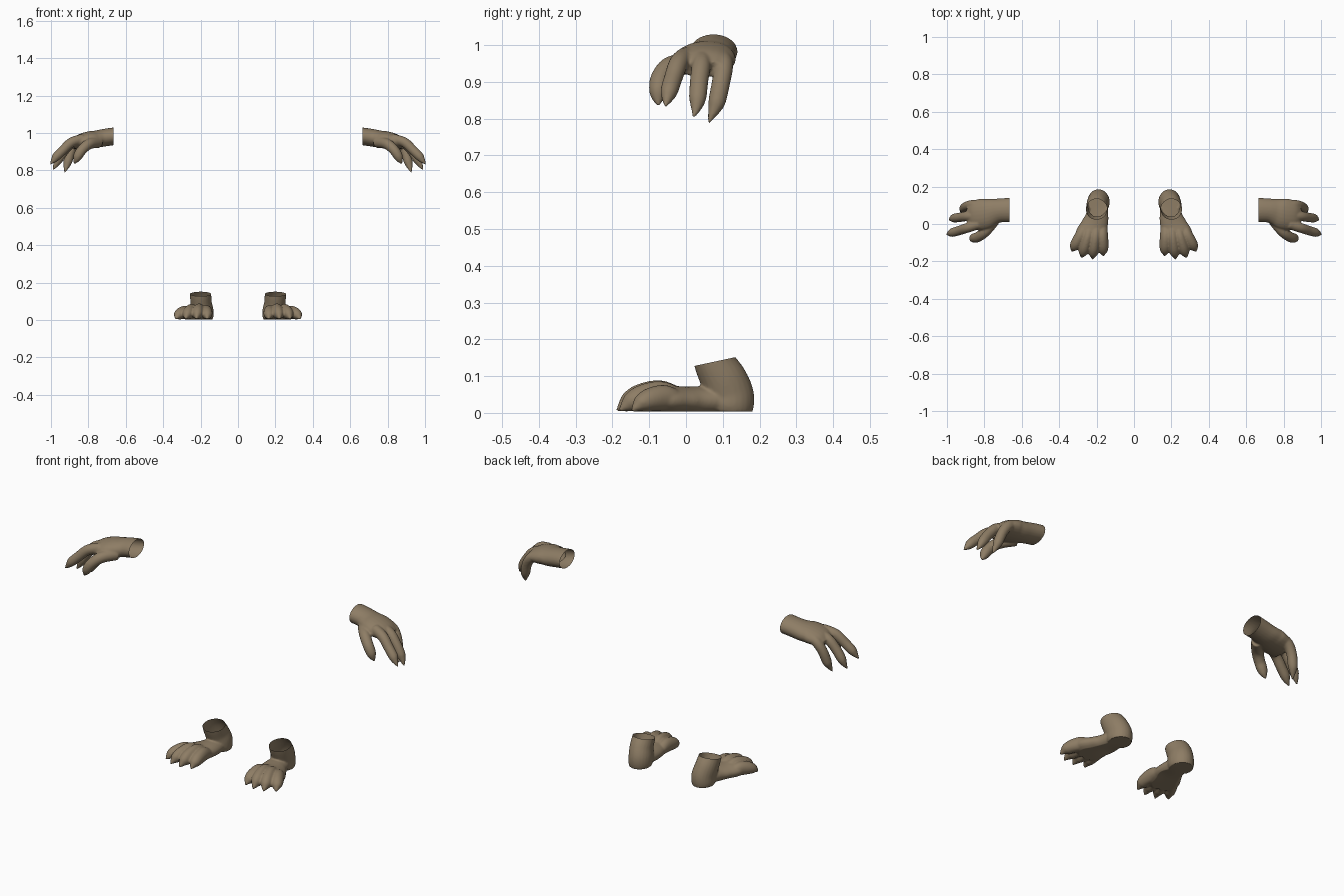
import bpy, bmesh, math
from mathutils import Vector

if "Cube" in bpy.data.objects:
    bpy.data.objects.remove(bpy.data.objects["Cube"])

skin = bpy.data.materials.new("skin")
skin.diffuse_color = (0.27, 0.205, 0.13, 1)
skin.use_nodes = True
skin.node_tree.nodes["Principled BSDF"].inputs["Base Color"].default_value = skin.diffuse_color


def spline(pts, steps=5):
    """Catmull-Rom interpolation of (x, y, z, width, height) rows."""
    p = [Vector(q) for q in pts]
    p = [2 * p[0] - p[1]] + p + [2 * p[-1] - p[-2]]
    out = []
    for i in range(1, len(p) - 2):
        a, b, c, d = p[i - 1:i + 3]
        for k in range(steps):
            t = k / steps
            out.append(0.5 * (2 * b + (c - a) * t + (2 * a - 5 * b + 4 * c - d) * t * t
                              + (3 * b - a - 3 * c + d) * t ** 3))
    return out + [p[-2]]


def tube(bm, pts, ref, sides=24):
    """Closed elliptical tube along a path; width lies along ref."""
    rows = spline(pts)
    rings = []
    for i, r in enumerate(rows):
        lo, hi = rows[max(i - 1, 0)], rows[min(i + 1, len(rows) - 1)]
        t = (Vector(hi[:3]) - Vector(lo[:3])).normalized()
        s = (ref - t * ref.dot(t)).normalized()
        n = t.cross(s)
        w, h = max(r[3], 0.002), max(r[4], 0.002)
        ring = []
        for k in range(sides):
            a = 2 * math.pi * k / sides
            ring.append(bm.verts.new(Vector(r[:3]) + s * (w * math.cos(a)) + n * (h * math.sin(a))))
        rings.append(ring)
    for a, b in zip(rings, rings[1:]):
        for k in range(sides):
            j = (k + 1) % sides
            bm.faces.new((a[k], a[j], b[j], b[k]))
    bm.faces.new(rings[0][::-1])
    bm.faces.new(rings[-1])


def fuse(name, tubes, ref, cut_co, cut_no, floor=None):
    """Blend the tubes into one skin, open the cut end and mirror it."""
    bm = bmesh.new()
    for t in tubes:
        tube(bm, t, Vector(ref))
    bmesh.ops.recalc_face_normals(bm, faces=bm.faces[:])
    me = bpy.data.meshes.new(name)
    bm.to_mesh(me)
    bm.free()
    ob = bpy.data.objects.new(name, me)
    bpy.context.collection.objects.link(ob)
    rm = ob.modifiers.new("blend", 'REMESH')
    rm.mode = 'VOXEL'
    rm.voxel_size = 0.0045
    sm = ob.modifiers.new("soften", 'SMOOTH')
    sm.factor, sm.iterations = 0.5, 5
    dg = bpy.context.evaluated_depsgraph_get()
    baked = bpy.data.meshes.new_from_object(ob.evaluated_get(dg))
    ob.modifiers.clear()
    bm = bmesh.new()
    bm.from_mesh(baked)
    bmesh.ops.bisect_plane(bm, geom=bm.verts[:] + bm.edges[:] + bm.faces[:],
                           plane_co=cut_co, plane_no=cut_no, clear_outer=True)
    if floor is not None:
        for v in bm.verts:
            v.co.z = max(v.co.z, floor(v.co))
    for f in bm.faces:
        f.smooth = True
    bm.to_mesh(baked)
    bm.free()
    ob.data = baked
    baked.name = name
    baked.materials.clear()
    baked.materials.append(skin)
    ob.modifiers.new("mirror", 'MIRROR').use_mirror_merge = False
    return ob


# Hands: wrist and palm, thumb, three clawed fingers
palm = [(0.62, 0.075, 0.982, 0.064, 0.047), (0.665, 0.075, 0.982, 0.065, 0.047),
        (0.72, 0.072, 0.974, 0.064, 0.047), (0.76, 0.064, 0.967, 0.073, 0.046),
        (0.80, 0.053, 0.963, 0.084, 0.045), (0.85, 0.047, 0.952, 0.080, 0.038),
        (0.885, 0.045, 0.935, 0.066, 0.025)]


def digit(path, r):
    radii = [r * 1.1, r * 1.05, r, r * 0.95, r * 0.7, 0.003]
    return [(*p, w, w) for p, w in zip(path, radii)]


thumb = digit([(0.745, 0.02, 0.95), (0.795, -0.04, 0.942), (0.832, -0.068, 0.912),
               (0.853, -0.075, 0.882), (0.864, -0.076, 0.859), (0.876, -0.075, 0.835)], 0.027)
index = digit([(0.83, 0.0, 0.968), (0.89, -0.02, 0.95), (0.935, -0.035, 0.909),
               (0.968, -0.045, 0.877), (0.983, -0.050, 0.858), (1.004, -0.056, 0.833)], 0.025)
middle = digit([(0.83, 0.045, 0.968), (0.89, 0.042, 0.945), (0.928, 0.036, 0.905),
                (0.958, 0.032, 0.860), (0.971, 0.029, 0.836), (0.989, 0.021, 0.803)], 0.025)
little = digit([(0.81, 0.095, 0.970), (0.862, 0.102, 0.945), (0.892, 0.096, 0.903),
                (0.909, 0.085, 0.850), (0.916, 0.077, 0.825), (0.927, 0.061, 0.788)], 0.025)
fuse("hands", [palm, thumb, index, middle, little], (0, 1, 0), (0.665, 0, 0), (-1, 0, 0))

# Feet: ankle and heel, instep, four clawed toes
ankle = [(0.20, 0.065, 0.20, 0.057, 0.056), (0.20, 0.077, 0.14, 0.057, 0.056),
         (0.197, 0.102, 0.09, 0.057, 0.064), (0.19, 0.116, 0.05, 0.059, 0.068),
         (0.19, 0.117, 0.02, 0.059, 0.067), (0.19, 0.114, 0.0, 0.052, 0.060)]
instep = [(0.19, 0.13, 0.035, 0.045, 0.035), (0.198, 0.04, 0.032, 0.062, 0.040),
          (0.212, -0.01, 0.033, 0.073, 0.039), (0.228, -0.06, 0.034, 0.085, 0.041),
          (0.236, -0.10, 0.032, 0.075, 0.030)]


def toe(x0, x1, tip, h=1.0):
    rows = [(0.0, 0.036, 0.030, 0.030), (0.30, 0.046, 0.031, 0.040), (0.60, 0.041, 0.031, 0.037),
            (0.80, 0.030, 0.027, 0.029), (0.91, 0.019, 0.016, 0.017), (1.02, 0.006, 0.003, 0.003)]
    return [(x0 + (x1 - x0) * t, -0.02 + (tip + 0.02) * t, z * h, w, r * h) for t, z, w, r in rows]


toes = [toe(0.172, 0.164, -0.168, 0.92), toe(0.20, 0.222, -0.185, 1.03),
        toe(0.232, 0.280, -0.178, 1.0), toe(0.262, 0.332, -0.145, 0.88)]


def sole(co):
    # low arch under the inner middle of the foot
    return 0.004 + 0.008 * math.exp(-((co.y - 0.02) / 0.05) ** 2 - ((co.x - 0.15) / 0.05) ** 2)


fuse("feet", [ankle, instep] + toes, (1, 0, 0), (0, 0.02, 0.127), (0, -0.021, 0.098), sole)
